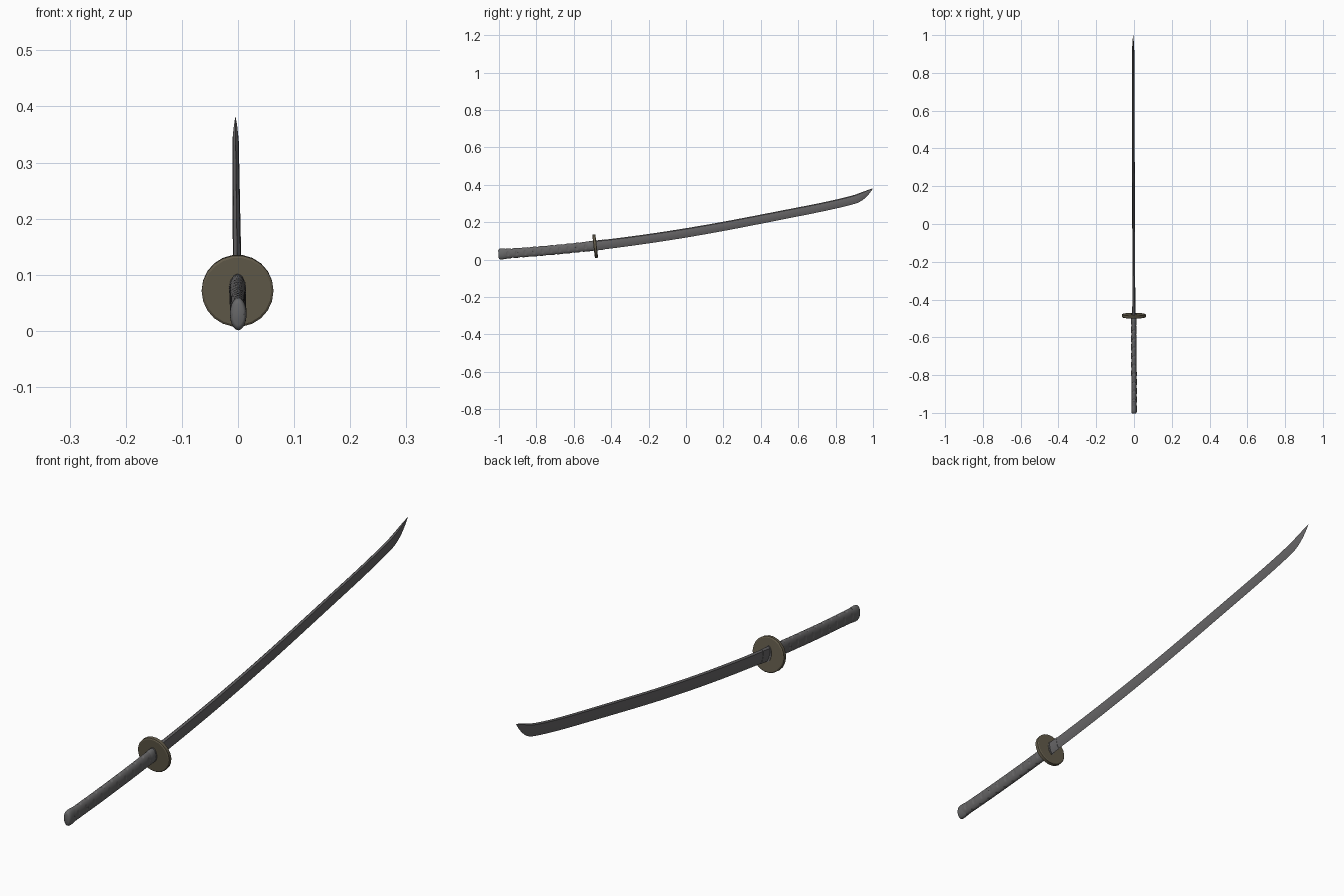
import bpy, bmesh, math
from mathutils import Vector

if "Cube" in bpy.data.objects:
    bpy.data.objects.remove(bpy.data.objects["Cube"])


def material(name, rgb):
    m = bpy.data.materials.new(name)
    m.diffuse_color = (*rgb, 1)
    m.use_nodes = True
    m.node_tree.nodes["Principled BSDF"].inputs["Base Color"].default_value = m.diffuse_color
    return m


STEEL = material("dark steel", (0.136, 0.132, 0.136))
WRAP = material("grey wrap", (0.132, 0.129, 0.131))
CAP = material("cap grey", (0.138, 0.138, 0.14))
BRONZE = material("dull bronze", (0.125, 0.106, 0.07))


def place(u, x, h):
    """Point on the curved sword axis at u, offset x sideways and h along the local up."""
    slope = 0.165 + 0.103 * u
    up = Vector((0, -slope, 1)).normalized()
    # the blade sags a little before its upturned tip
    sag = 0.012 * math.exp(-((u - 0.88) / (0.3 if u < 0.88 else 0.09)) ** 2)
    z = 0.143 + 0.165 * u + 0.0515 * u * u - sag
    return Vector((-0.002 - 0.0025 * u, u, z)) + up * h + Vector((x, 0, 0))


def loft(name, rings, mat, angle=30):
    """Skin a list of (u, section points) along the sword axis."""
    bm = bmesh.new()
    loops = [[bm.verts.new(place(u, x, h)) for x, h in pts] for u, pts in rings]
    n = len(loops[0])
    for a, b in zip(loops, loops[1:]):
        for i in range(n):
            j = (i + 1) % n
            bm.faces.new((a[i], a[j], b[j], b[i]))
    bm.faces.new(loops[0])
    bm.faces.new(loops[-1][::-1])
    bmesh.ops.recalc_face_normals(bm, faces=bm.faces)
    me = bpy.data.meshes.new(name)
    bm.to_mesh(me)
    bm.free()
    me.materials.append(mat)
    ob = bpy.data.objects.new(name, me)
    bpy.context.collection.objects.link(ob)
    bpy.ops.object.select_all(action='DESELECT')
    bpy.context.view_layer.objects.active = ob
    ob.select_set(True)
    bpy.ops.object.shade_smooth_by_angle(angle=math.radians(angle))
    return ob


def oval(rx, rz, n=28, drop=0.0):
    return [(rx * math.cos(2 * math.pi * i / n), rz * math.sin(2 * math.pi * i / n) - drop)
            for i in range(n)]


def blade_section(top, low, w):
    d = top - low
    half = [(w * 0.8, top - 0.1 * d), (w, top - 0.32 * d), (w * 0.72, top - 0.74 * d)]
    return [(0, top)] + half + [(0, low)] + [(-x, h) for x, h in reversed(half)]


# blade: even body, then the edge sweeps up to the tip
rings = []
us = [-0.48 + 1.38 * i / 30 for i in range(31)] + [0.90 + 0.1055 * i / 16 for i in range(1, 17)]
for u in us:
    k = (u + 0.48) / 1.48
    h = 0.0255 - 0.0025 * k
    t = max(0, (u - 0.90) / 0.106)
    low = -h + 2 * h * t ** 2.2
    rings.append((u, blade_section(h, low, (0.0078 - 0.0022 * k) * (1 - t ** 2) + 0.0002)))
loft("blade", rings, STEEL, 25)

# collar where the blade meets the guard
loft("blade_collar", [(u, blade_section(0.0268, -0.0268, 0.0092)) for u in (-0.478, -0.455, -0.437)],
     STEEL, 25)

# round guard with a thinner rim, and a washer on each side
loft("guard", [(u, oval(r, r, 22, 0.0035)) for u, r in
               ((-0.4945, 0.060), (-0.492, 0.064), (-0.480, 0.064), (-0.4775, 0.060))], BRONZE, 25)
loft("rear_washer", [(u, oval(0.0152, 0.0275)) for u in (-0.498, -0.494)], STEEL)
loft("front_washer", [(u, oval(0.0145, 0.029)) for u in (-0.478, -0.4755)], STEEL)

# wrapped grip: two crossing spirals leave shallow diamond hollows
PITCH, SIDES, STEPS = 0.092, 56, 190
rings = []
for i in range(STEPS + 1):
    u = -0.975 + 0.455 * i / STEPS
    turn = 2 * math.pi * (u + 0.975) / PITCH
    section = []
    for j in range(SIDES):
        a = 2 * math.pi * j / SIDES
        gap = abs(math.sin(a + turn) * math.sin(a - turn))
        dip = 0.0022 * min(1, max(0, (gap - 0.74) / 0.12))
        section.append(((0.0146 - dip) * math.cos(a), (0.0262 - dip) * math.sin(a)))
    rings.append((u, section))
loft("wrapped_grip", rings, WRAP, 35)

# front ferrule and the rounded end cap
loft("ferrule", [(-0.525, oval(0.0142, 0.0258)), (-0.522, oval(0.015, 0.0268)),
                 (-0.502, oval(0.015, 0.0268)), (-0.497, oval(0.0142, 0.0258))], CAP)
loft("end_cap", [(u, oval(0.0148 * s, 0.0293 * s)) for u, s in
                 ((-1.003, 0.66), (-1.001, 0.82), (-0.998, 0.92), (-0.993, 0.985),
                  (-0.985, 1.0), (-0.972, 0.98), (-0.962, 0.93))], CAP, 40)
